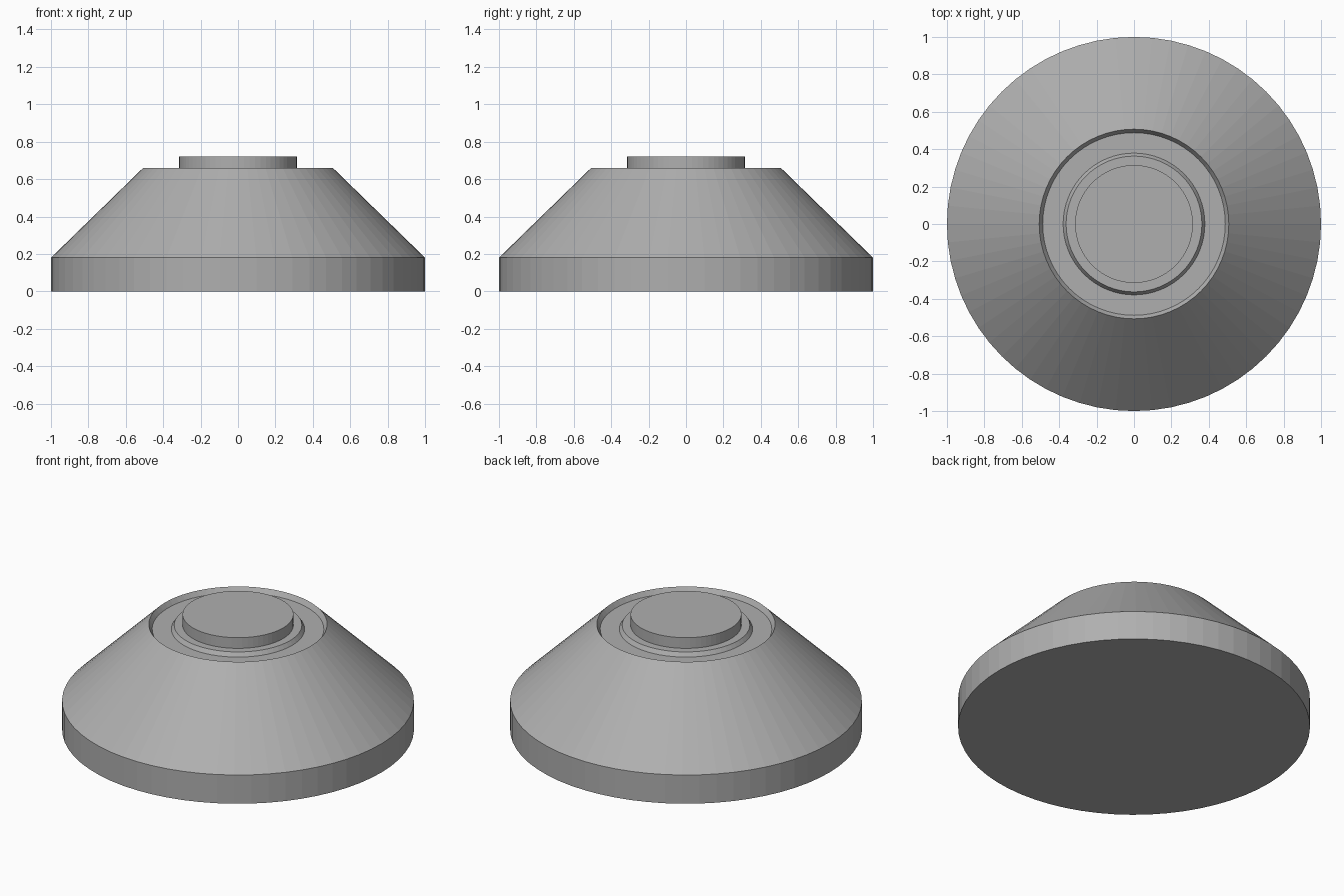
import bpy, bmesh
from math import radians

if "Cube" in bpy.data.objects:
    bpy.data.objects.remove(bpy.data.objects["Cube"])

SIDES = 64

# Mid-grey finish shared by both parts
grey = bpy.data.materials.new("mid_grey")
grey.diffuse_color = (0.43, 0.43, 0.43, 1)
grey.use_nodes = True
grey.node_tree.nodes["Principled BSDF"].inputs["Base Color"].default_value = grey.diffuse_color


def lathe(name, profile):
    """Revolve an (r, z) profile around z with flat facets."""
    bm = bmesh.new()
    verts = [bm.verts.new((r, 0, z)) for r, z in profile]
    edges = [bm.edges.new(pair) for pair in zip(verts, verts[1:])]
    bmesh.ops.spin(bm, geom=verts + edges, cent=(0, 0, 0), axis=(0, 0, 1),
                   angle=radians(360), steps=SIDES, use_merge=False)
    bmesh.ops.remove_doubles(bm, verts=bm.verts, dist=1e-4)
    bmesh.ops.recalc_face_normals(bm, faces=bm.faces)
    mesh = bpy.data.meshes.new(name)
    bm.to_mesh(mesh)
    bm.free()
    # The widest face must point outward
    outer = max(mesh.polygons, key=lambda p: p.center.xy.length)
    if outer.normal.xy.dot(outer.center.xy) < 0:
        mesh.flip_normals()
    mesh.materials.append(grey)
    obj = bpy.data.objects.new(name, mesh)
    bpy.context.collection.objects.link(obj)
    return obj


# Housing: closed bottom, upright skirt, cone, shallow recess, raised seat
lathe("housing", [(0, 0), (1, 0), (1, 0.18), (0.507, 0.66),
                  (0.488, 0.63), (0.379, 0.63), (0.363, 0.655), (0.315, 0.655)])

# Button: short disc standing on the seat
lathe("button", [(0.315, 0.655), (0.315, 0.722), (0, 0.722)])
